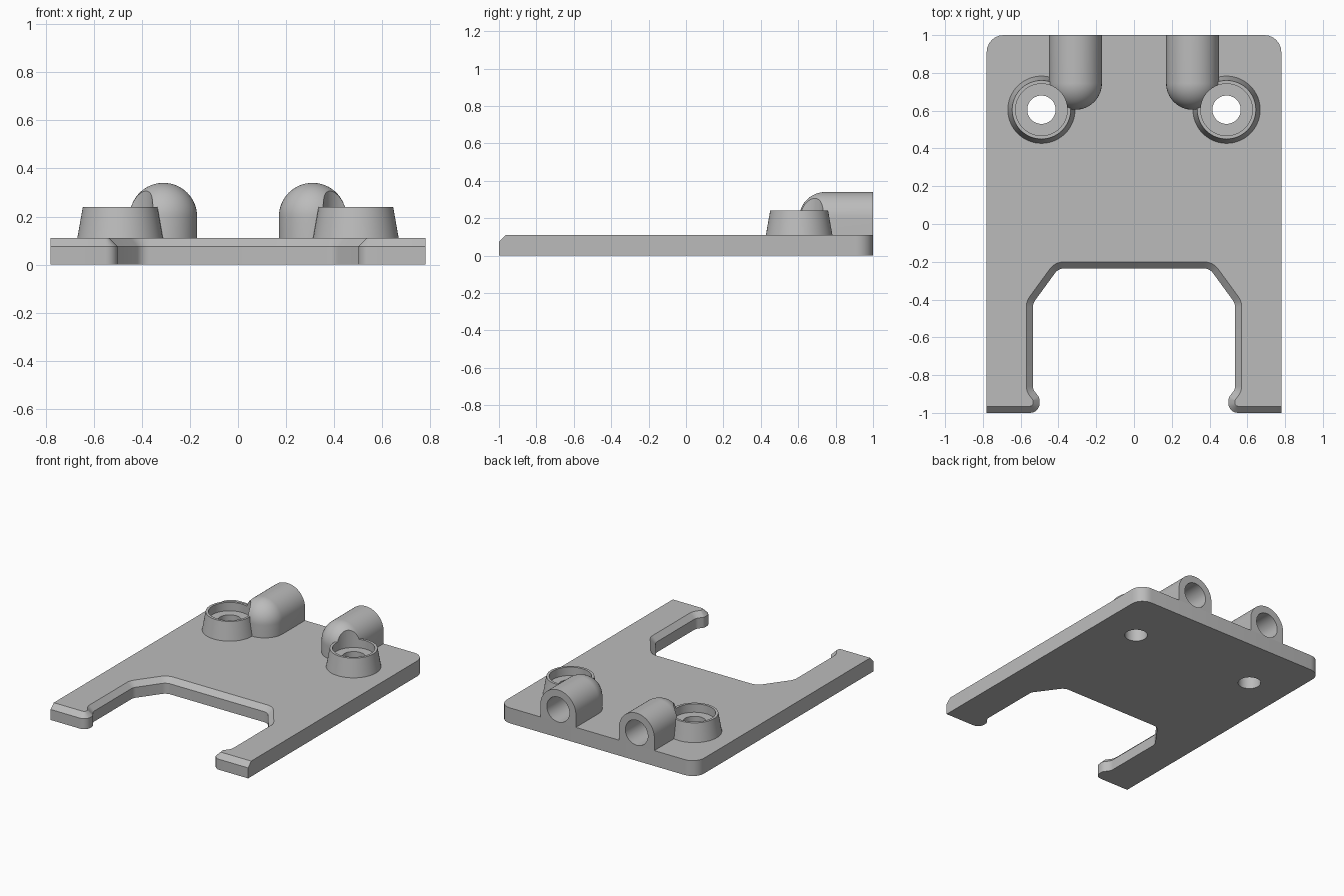
import bpy
import bmesh
from math import sin, cos, pi, tan, radians
from mathutils import Vector, Matrix

if "Cube" in bpy.data.objects:
    bpy.data.objects.remove(bpy.data.objects["Cube"])

# Key sizes
HALF_W, THICK, CHAMFER = 0.78, 0.11, 0.035
BOSS_X, BOSS_Y, BOSS_TOP = 0.49, 0.605, 0.24
TUBE_X, TUBE_Y, TUBE_R, TUBE_Z = 0.31, 0.745, 0.14, 0.20

grey = bpy.data.materials.new("plain grey")
grey.use_nodes = True
grey.diffuse_color = (0.5, 0.5, 0.5, 1)
grey.node_tree.nodes["Principled BSDF"].inputs["Base Color"].default_value = (0.5, 0.5, 0.5, 1)


def make(name, bm):
    bmesh.ops.remove_doubles(bm, verts=bm.verts, dist=1e-5)
    bmesh.ops.recalc_face_normals(bm, faces=bm.faces)
    mesh = bpy.data.meshes.new(name)
    bm.to_mesh(mesh)
    bm.free()
    mesh.materials.append(grey)
    obj = bpy.data.objects.new(name, mesh)
    bpy.context.collection.objects.link(obj)
    return obj


def cone(name, x, y, z0, z1, r0, r1):
    bm = bmesh.new()
    bmesh.ops.create_cone(bm, cap_ends=True, segments=64, radius1=r0, radius2=r1,
                          depth=z1 - z0, matrix=Matrix.Translation((x, y, (z0 + z1) / 2)))
    return make(name, bm)


def fillet(corners, steps=6):
    """Round each (x, y, radius) corner of a closed outline."""
    out = []
    for i, (x, y, r) in enumerate(corners):
        p = Vector((x, y))
        if r == 0:
            out.append(p)
            continue
        a = (Vector(corners[i - 1][:2]) - p).normalized()
        b = (Vector(corners[(i + 1) % len(corners)][:2]) - p).normalized()
        half = a.angle(b) / 2
        centre = p + (a + b).normalized() * r / sin(half)
        start = p + a * r / tan(half) - centre
        end = p + b * r / tan(half) - centre
        sweep = start.angle(end)
        for k in range(steps + 1):
            t = k / steps
            out.append(centre + (start * sin((1 - t) * sweep) + end * sin(t * sweep)) / sin(sweep))
    return out


def chamfered(outline):
    """Move the front and notch edges inward, leaving the outer sides alone."""
    n, lines = len(outline), []
    for i, p in enumerate(outline):
        q = outline[(i + 1) % n]
        mid, d = (p + q) / 2, (q - p).normalized()
        normal = Vector((-d.y, d.x))
        amount = CHAMFER if mid.y < -0.19 and abs(mid.x) < HALF_W - 0.005 else 0
        lines.append((normal, normal.dot(p) + amount))
    out = []
    for i in range(n):
        (n1, c1), (n2, c2) = lines[i - 1], lines[i]
        det = n1.x * n2.y - n1.y * n2.x
        if abs(det) < 1e-6:
            out.append(outline[i] + n2 * (c2 - n2.dot(outline[i])))
        else:
            out.append(Vector(((c1 * n2.y - c2 * n1.y) / det, (n1.x * c2 - n2.x * c1) / det)))
    return out


# Base plate with a front notch, counter-clockwise outline
half = [(0.40, -0.235, 0.06), (0.535, -0.42, 0.06), (0.535, -0.875, 0.05),
        (0.50, -0.92, 0.04), (0.50, -1, 0.05), (HALF_W, -1, 0), (HALF_W, 1, 0.09)]
outline = fillet(half + [(-x, y, r) for x, y, r in reversed(half)])
bm = bmesh.new()
rings = [[bm.verts.new((p.x, p.y, z)) for p in pts] for pts, z in
         ((outline, 0), (outline, THICK - CHAMFER), (chamfered(outline), THICK))]
for low, high in zip(rings, rings[1:]):
    for i in range(len(low)):
        j = (i + 1) % len(low)
        bm.faces.new((low[i], low[j], high[j], high[i]))
bm.faces.new(rings[0][::-1])
bm.faces.new(rings[2])
plate = make("base_plate", bm)


def tube_body(name, x):
    """Arched housing with a domed front end."""
    profile = [(TUBE_R, THICK)] + [(TUBE_R * cos(a), TUBE_Z + TUBE_R * sin(a))
                                   for a in (k * pi / 32 for k in range(17))]
    stations = [(0, 1)] + [(-k * pi / 32, TUBE_Y) for k in range(33)] + [(-pi, 1)]
    bm = bmesh.new()
    cols = [[bm.verts.new((x + r * cos(a), y + r * sin(a), z)) for r, z in profile]
            for a, y in stations]
    for c, d in zip(cols, cols[1:]):
        for i in range(len(profile) - 1):
            bm.faces.new((c[i], d[i], d[i + 1], c[i + 1]))
    bm.faces.new([c[0] for c in cols])
    bm.faces.new(cols[0] + cols[-1][-2::-1])
    return make(name, bm)


def bore_cutter(x):
    bm = bmesh.new()
    place = Matrix.Translation((x, 0.91, TUBE_Z)) @ Matrix.Rotation(radians(90), 4, "X")
    bmesh.ops.create_cone(bm, cap_ends=True, segments=48, radius1=0.089, radius2=0.089,
                          depth=0.38, matrix=place)
    return make("tube_bore_cutter", bm)


# Screw bosses and tube housings on both sides, with their cuts
parts, cutters, jobs = [plate], [], []
for side, s in (("left", 1), ("right", -1)):
    boss = cone(side + "_screw_boss", s * BOSS_X, BOSS_Y, THICK, BOSS_TOP, 0.178, 0.155)
    tube = tube_body(side + "_tube_housing", s * TUBE_X)
    recess = cone("recess_cutter", s * BOSS_X, BOSS_Y, 0.18, 0.5, 0.137, 0.137)
    hole = cone("hole_cutter", s * BOSS_X, BOSS_Y, -0.1, 0.4, 0.075, 0.075)
    bore = bore_cutter(s * TUBE_X)
    parts += [boss, tube]
    cutters += [recess, hole, bore]
    jobs += [(plate, hole), (boss, recess), (boss, hole), (boss, bore),
             (tube, recess), (tube, bore)]

for target, cutter in jobs:
    cutter.hide_render = True
    mod = target.modifiers.new("cut", "BOOLEAN")
    mod.operation, mod.solver, mod.object = "DIFFERENCE", "EXACT", cutter

# Apply the cuts, then shade
for obj in parts:
    bpy.ops.object.select_all(action="DESELECT")
    obj.select_set(True)
    bpy.context.view_layer.objects.active = obj
    for mod in list(obj.modifiers):
        bpy.ops.object.modifier_apply(modifier=mod.name)
    bpy.ops.object.shade_smooth_by_angle(angle=radians(30))
for cutter in cutters:
    bpy.data.objects.remove(cutter)
